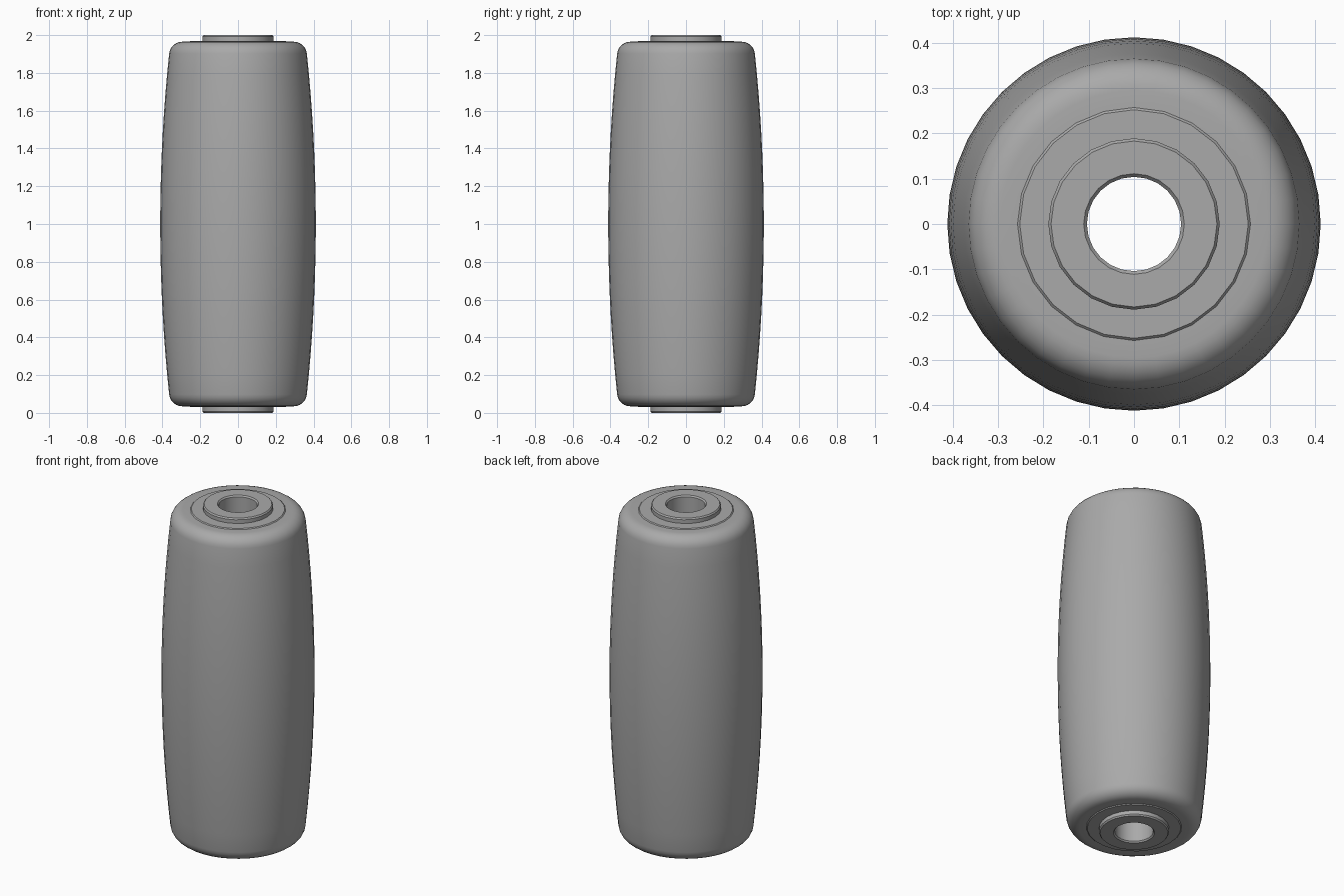
import bpy, bmesh, math

cube = bpy.data.objects.get("Cube")
if cube:
    bpy.data.objects.remove(cube)

grey = bpy.data.materials.new("mid_grey")
grey.use_nodes = True
colour = (0.40, 0.40, 0.40, 1)
grey.diffuse_color = colour
grey.node_tree.nodes["Principled BSDF"].inputs["Base Color"].default_value = colour


def lathe(name, half, sides):
    """Spin an upper half profile, mirrored about z = 1, into a closed ring."""
    profile = half + [(r, 2 - z) for r, z in reversed(half)]
    bm = bmesh.new()
    rings = []
    for r, z in profile:
        angles = [2 * math.pi * i / sides for i in range(sides)]
        rings.append([bm.verts.new((r * math.cos(a), r * math.sin(a), z)) for a in angles])
    for k, ring in enumerate(rings):
        after = rings[(k + 1) % len(rings)]
        for i in range(sides):
            j = (i + 1) % sides
            bm.faces.new((ring[i], ring[j], after[j], after[i]))
    bmesh.ops.recalc_face_normals(bm, faces=bm.faces)
    mesh = bpy.data.meshes.new(name)
    bm.to_mesh(mesh)
    bm.free()
    mesh.materials.append(grey)
    obj = bpy.data.objects.new(name, mesh)
    bpy.context.collection.objects.link(obj)
    bpy.ops.object.select_all(action="DESELECT")
    obj.select_set(True)
    bpy.context.view_layer.objects.active = obj
    bpy.ops.object.shade_smooth_by_angle(angle=math.radians(30))
    return obj


# Barrel: flat end, rounded rim, gently bulging side
TOP, RIM = 1.965, 0.07
barrel = [(0.25, TOP)]
for i in range(7):
    a = math.radians(90 - 84 * i / 6)
    barrel.append((0.295 + RIM * math.cos(a), TOP - RIM + RIM * math.sin(a)))
for i in range(1, 9):
    t = 1 - i / 8.5
    barrel.append((0.412 - 0.047 * t * t, 1 + 0.9 * t))
lathe("roller_barrel", barrel, 40)

# Bearing insert: slightly proud of each end, with a small chamfer
lathe("bearing_insert", [(0.18, 1.97), (0.252, 1.97), (0.258, 1.964)], 24)

# Hollow axle bushing with chamfered rims
lathe("axle_bushing", [(0.104, 1.992), (0.111, 2.0), (0.183, 2.0), (0.189, 1.992)], 24)
